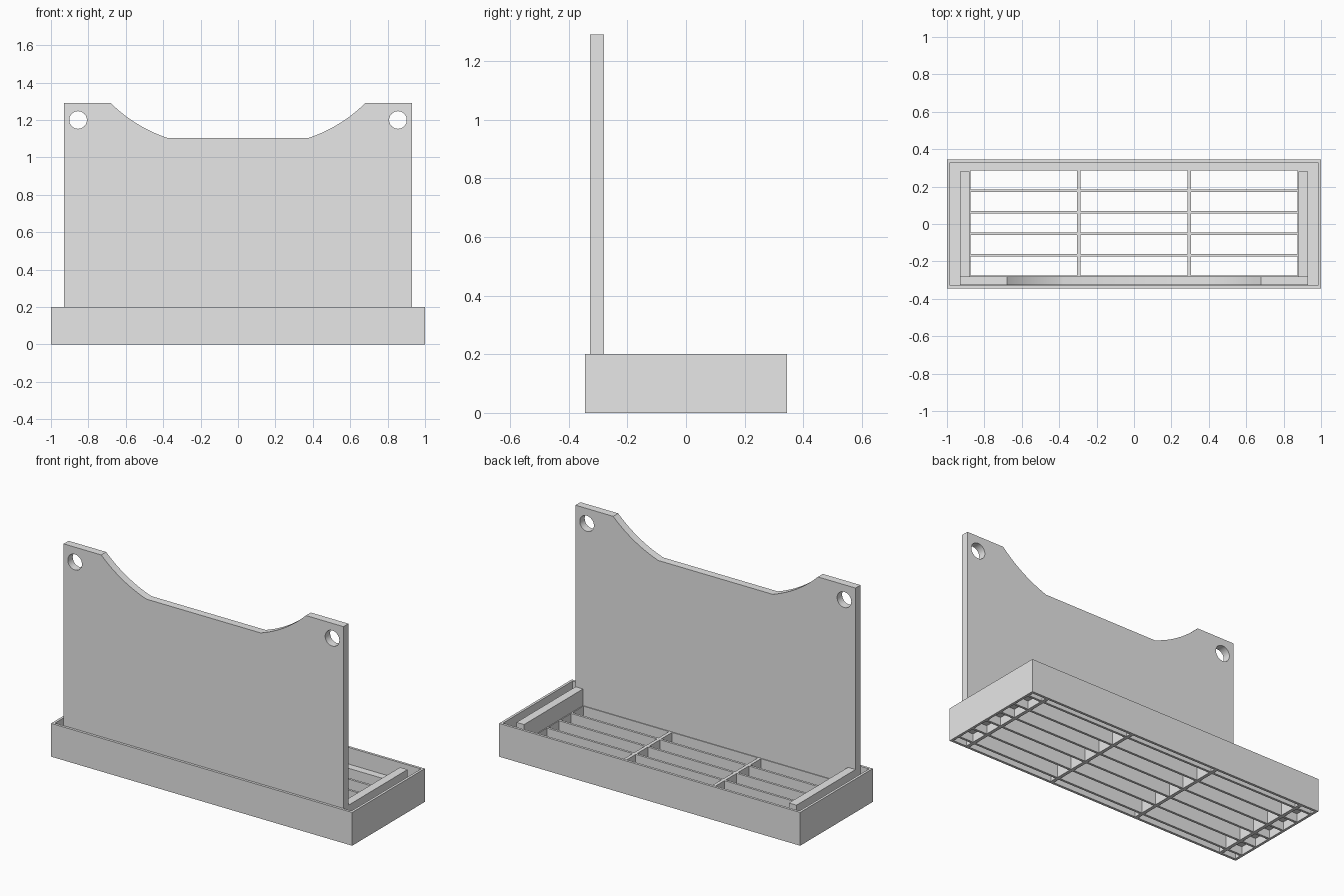
import bpy
import math

if "Cube" in bpy.data.objects:
    bpy.data.objects.remove(bpy.data.objects["Cube"], do_unlink=True)

grey = bpy.data.materials.new("plain grey")
grey.use_nodes = True
grey.diffuse_color = (0.8, 0.8, 0.8, 1)
grey.node_tree.nodes["Principled BSDF"].inputs["Base Color"].default_value = grey.diffuse_color


def make(name, verts, faces):
    mesh = bpy.data.meshes.new(name)
    mesh.from_pydata(verts, [], faces)
    mesh.materials.append(grey)
    obj = bpy.data.objects.new(name, mesh)
    bpy.context.collection.objects.link(obj)
    return obj


def prism(name, outline, y0, y1):
    """Extrude an outline in x and z along y."""
    n = len(outline)
    verts = [(x, y, z) for y in (y0, y1) for x, z in outline]
    sides = [(i, i + n, (i + 1) % n + n, (i + 1) % n) for i in range(n)]
    caps = [tuple(range(n)), tuple(reversed(range(n, 2 * n)))]
    return make(name, verts, sides + caps)


def box(name, x0, x1, y0, y1, z0, z1):
    return prism(name, [(x0, z0), (x1, z0), (x1, z1), (x0, z1)], y0, y1)


def ring(name, outer, inner, z0, z1):
    """Rectangular frame; outer and inner are (half width, front, back)."""
    verts = []
    for z in (z0, z1):
        for w, front, back in (outer, inner):
            verts += [(-w, front, z), (w, front, z), (w, back, z), (-w, back, z)]
    faces = []
    for i in range(4):
        j = (i + 1) % 4
        faces += [(i, j, j + 8, i + 8), (j + 4, i + 4, i + 12, j + 12),
                  (j, i, i + 4, j + 4), (i + 8, j + 8, j + 12, i + 12)]
    return make(name, verts, faces)


# Tray: thin outer rim and the inner ledge
WALL = (0.985, -0.33, 0.33)
ring("tray_rim", (1, -0.345, 0.345), WALL, 0, 0.2)
ring("tray_ledge", WALL, (0.88, -0.28, 0.285), 0.05, 0.1)

# Open grid in the tray floor
for i in range(6):
    y = -0.282 + 0.115 * i
    box(f"long_rib_{i + 1}", -0.985, 0.985, y - 0.007, y + 0.007, 0, 0.1)
for i in range(4):
    x = 0.59 * (i - 1.5)
    box(f"cross_rib_{i + 1}", x - 0.01, x + 0.01, -0.33, 0.33, 0, 0.1)

# Raised bars at both ends
for side, s in (("left", 1), ("right", -1)):
    a, b = sorted((s * 0.88, s * 0.93))
    box(f"{side}_end_bar", a, b, -0.28, 0.28, 0.1, 0.2)

# Upright panel with a scooped top edge
P0, P1, SAG, STEPS = (0.38, 1.105), (0.68, 1.29), 0.02, 12
dx, dz = P1[0] - P0[0], P1[1] - P0[1]
length = math.hypot(dx, dz)
scoop = []
for i in range(STEPS + 1):
    t = i / STEPS
    drop = 4 * SAG * t * (1 - t) / length
    scoop.append((P0[0] + dx * t + dz * drop, P0[1] + dz * t - dx * drop))
half = [(0.93, 0.1), (0.93, 1.29)] + scoop[::-1]
panel = prism("upright_panel", half + [(-x, z) for x, z in reversed(half)], -0.327, -0.28)
panel.data.flip_normals()

# Mounting holes through the upper corners
for s in (-1, 1):
    circle = [(s * 0.855 + 0.047 * math.cos(k * math.tau / 40),
               1.2 + 0.047 * math.sin(k * math.tau / 40)) for k in range(40)]
    cutter = prism("hole_cutter", circle, -0.4, -0.2)
    cutter.hide_render = True
    cut = panel.modifiers.new("hole", "BOOLEAN")
    cut.operation, cut.solver, cut.object = "DIFFERENCE", "EXACT", cutter
    bpy.context.view_layer.objects.active = panel
    panel.select_set(True)
    bpy.ops.object.modifier_apply(modifier=cut.name)
    bpy.data.objects.remove(cutter, do_unlink=True)

# Smooth curves, sharp corners
bpy.ops.object.select_all(action="DESELECT")
panel.select_set(True)
bpy.context.view_layer.objects.active = panel
bpy.ops.object.shade_smooth_by_angle(angle=math.radians(20))
